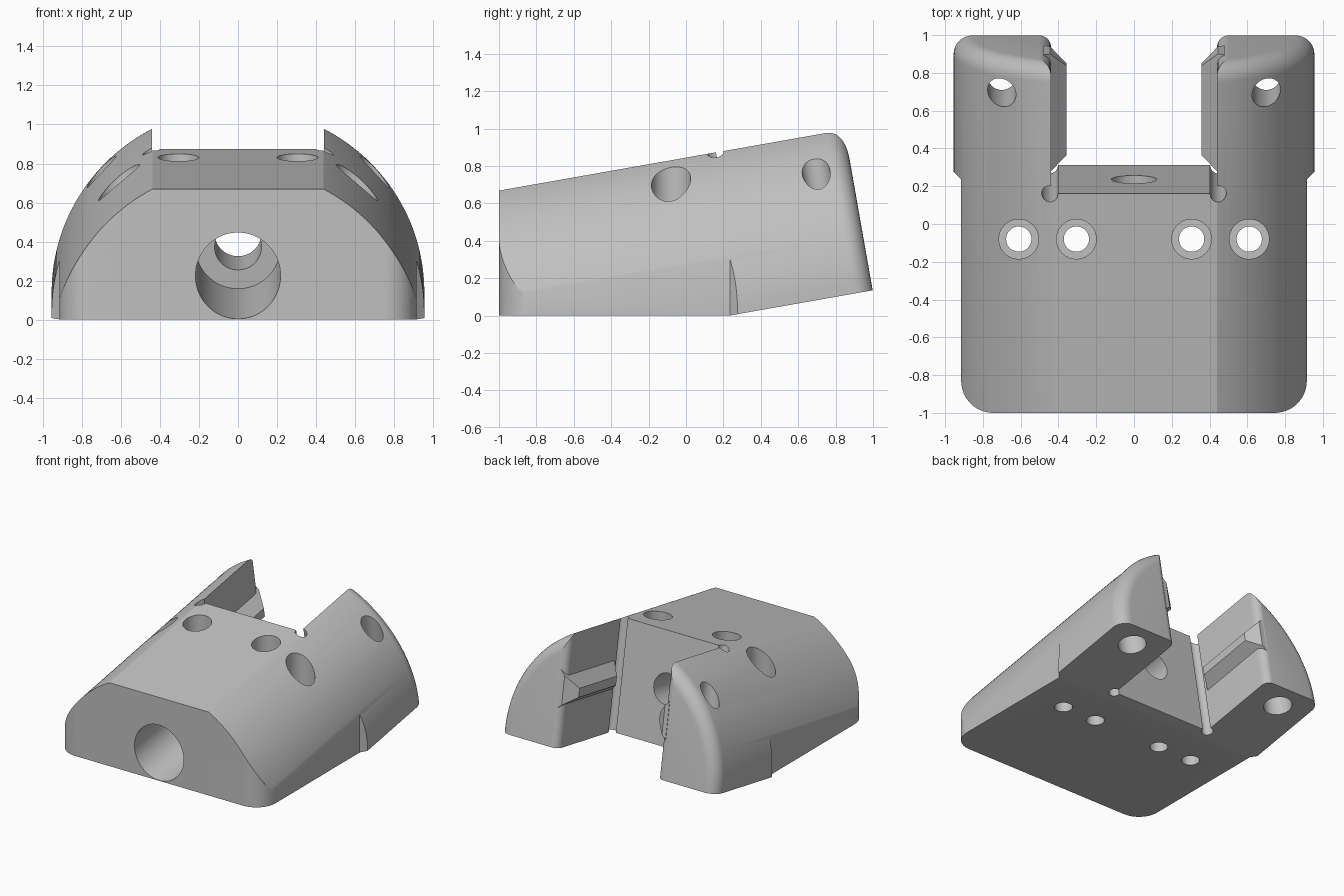
import bpy, bmesh, math
from mathutils import Vector

if "Cube" in bpy.data.objects:
    bpy.data.objects.remove(bpy.data.objects["Cube"])

TILT = math.radians(10)
C, S = math.cos(TILT), math.sin(TILT)


def tilted(x, s, h):
    """Tilted frame: s runs along the sloped axis, h is square to it."""
    return Vector((x, 0.23 + s * C - h * S, s * S + h * C))


def loft(name, rings):
    """Solid through a list of closed rings with equal point counts."""
    bm = bmesh.new()
    vs = [[bm.verts.new(p) for p in r] for r in rings]
    n = len(vs[0])
    for a, b in zip(vs, vs[1:]):
        for i in range(n):
            j = (i + 1) % n
            bm.faces.new((a[i], a[j], b[j], b[i]))
    bm.faces.new(vs[0][::-1])
    bm.faces.new(vs[-1])
    bmesh.ops.recalc_face_normals(bm, faces=bm.faces)
    me = bpy.data.meshes.new(name)
    bm.to_mesh(me)
    bm.free()
    ob = bpy.data.objects.new(name, me)
    bpy.context.collection.objects.link(ob)
    return ob


def arc(cx, cy, r, a0, a1, n):
    out = []
    for i in range(n + 1):
        a = math.radians(a0 + (a1 - a0) * i / n)
        out.append((cx + r * math.cos(a), cy + r * math.sin(a)))
    return out


def circle(cx, cy, r, n=48):
    return arc(cx, cy, r, 3, 363, n)[:-1]


def combine(target, other, op):
    mod = target.modifiers.new("cut", "BOOLEAN")
    mod.operation = op
    mod.solver = "EXACT"
    mod.object = other
    bpy.context.view_layer.objects.active = target
    bpy.ops.object.modifier_apply(modifier=mod.name)
    bpy.data.objects.remove(other, do_unlink=True)


# Tilted dome with a flat top and a rounded back rim
R, TOP, MID, FIL, BACK = 0.955, 0.848, 0.024, 0.1, 0.78


def dome_ring(s, d):
    r = R - d
    a = math.degrees(math.asin((TOP - d) / r))
    half = arc(0, MID, r, 0, a, 28)
    pts = [(r, -0.5)] + half
    pts += [(-x, h) for x, h in reversed(pts)]
    return [tilted(x, s, h) for x, h in pts]


rings = [dome_ring(-1.6, 0)]
for k in range(9):
    t = math.pi / 2 * k / 8
    rings.append(dome_ring(BACK - FIL + FIL * math.sin(t), FIL * (1 - math.cos(t))))
body = loft("clamp_body", rings)

# Side outline: flat base, then sloped underside of the arms
side = [(-1, 0), (0.23, 0), (1.3, 1.07 * S / C), (1.3, 1.4), (-1, 1.4)]
combine(body, loft("side_outline", [[Vector((x, y, z)) for y, z in side]
                                    for x in (-1.3, 1.3)]), "INTERSECT")

# Plan outline: rounded front corners, narrower base, wider arms
half = arc(0.915 - 0.17, -0.83, 0.17, -90, 0, 12)
half += [(0.915, 0.235), (0.96, 0.28), (1.1, 0.28), (1.1, 1.3)]
plan = half + [(-x, y) for x, y in reversed(half)]
combine(body, loft("plan_outline", [[Vector((x, y, z)) for x, y in plan]
                                    for z in (-0.2, 1.5)]), "INTERSECT")

# Slot between the arms, flared at the back to round the inner corners
half = [(0.44, 0.083)] + arc(0.50, 0.72, 0.06, 180, 90, 8) + [(0.50, 1.0)]
outline = half + [(-x, s) for x, s in reversed(half)]
slot = loft("slot", [[tilted(x, s, h) for x, s in outline] for h in (-0.55, 1.2)])


def ridge_ring(x, s0, s1, h0, h1):
    return [tilted(x, s, h) for s, h in ((s0, h0), (s1, h0), (s1, h1), (s0, h1))]


# Tapered guide ridge left standing on the inner face of each arm
for m in (-1, 1):
    combine(slot, loft("guide_ridge", [
        ridge_ring(m * 0.48, 0.112, 0.812, 0.305, 0.595),
        ridge_ring(m * 0.357, 0.22, 0.70, 0.40, 0.47)]), "DIFFERENCE")
combine(body, slot, "DIFFERENCE")

for m in (-1, 1):
    # Relief hole in each inner slot corner
    combine(body, loft("corner_relief", [
        [tilted(x, s, h) for x, s in circle(m * 0.446, 0.081, 0.043, 24)]
        for h in (-0.45, 1.15)]), "DIFFERENCE")
    # Arm holes, counterbored from below
    for r, h0, h1 in ((0.075, -0.3, 1.2), (0.105, -0.32, 0.17)):
        combine(body, loft("arm_hole", [
            [tilted(x, s, h) for x, s in circle(m * 0.70, 0.592, r)]
            for h in (h0, h1)]), "DIFFERENCE")
    # Vertical screw holes, counterbored from above
    for cx in (0.305, 0.61):
        for r, z0 in ((0.067, -0.2), (0.105, 0.3)):
            combine(body, loft("screw_hole", [
                [Vector((x, y, z)) for x, y in circle(m * cx, -0.08, r)]
                for z in (z0, 1.4 + r)]), "DIFFERENCE")

# Stepped bore along the tilted axis
AX = (-1 - 0.23) * -S + 0.225 * C
for r, s1 in ((0.218, -0.32), (0.12, 0.5)):
    combine(body, loft("bore", [
        [tilted(x, s, h) for x, h in circle(0, AX, r, 64)]
        for s in (-1.6 - r, s1)]), "DIFFERENCE")

# Finish
grey = bpy.data.materials.new("light_grey")
grey.diffuse_color = (0.53, 0.53, 0.53, 1)
grey.use_nodes = True
grey.node_tree.nodes["Principled BSDF"].inputs["Base Color"].default_value = grey.diffuse_color
body.data.materials.clear()
body.data.materials.append(grey)
for p in body.data.polygons:
    p.material_index = 0
bpy.ops.object.select_all(action="DESELECT")
body.select_set(True)
bpy.context.view_layer.objects.active = body
bpy.ops.object.shade_smooth_by_angle(angle=math.radians(20))
